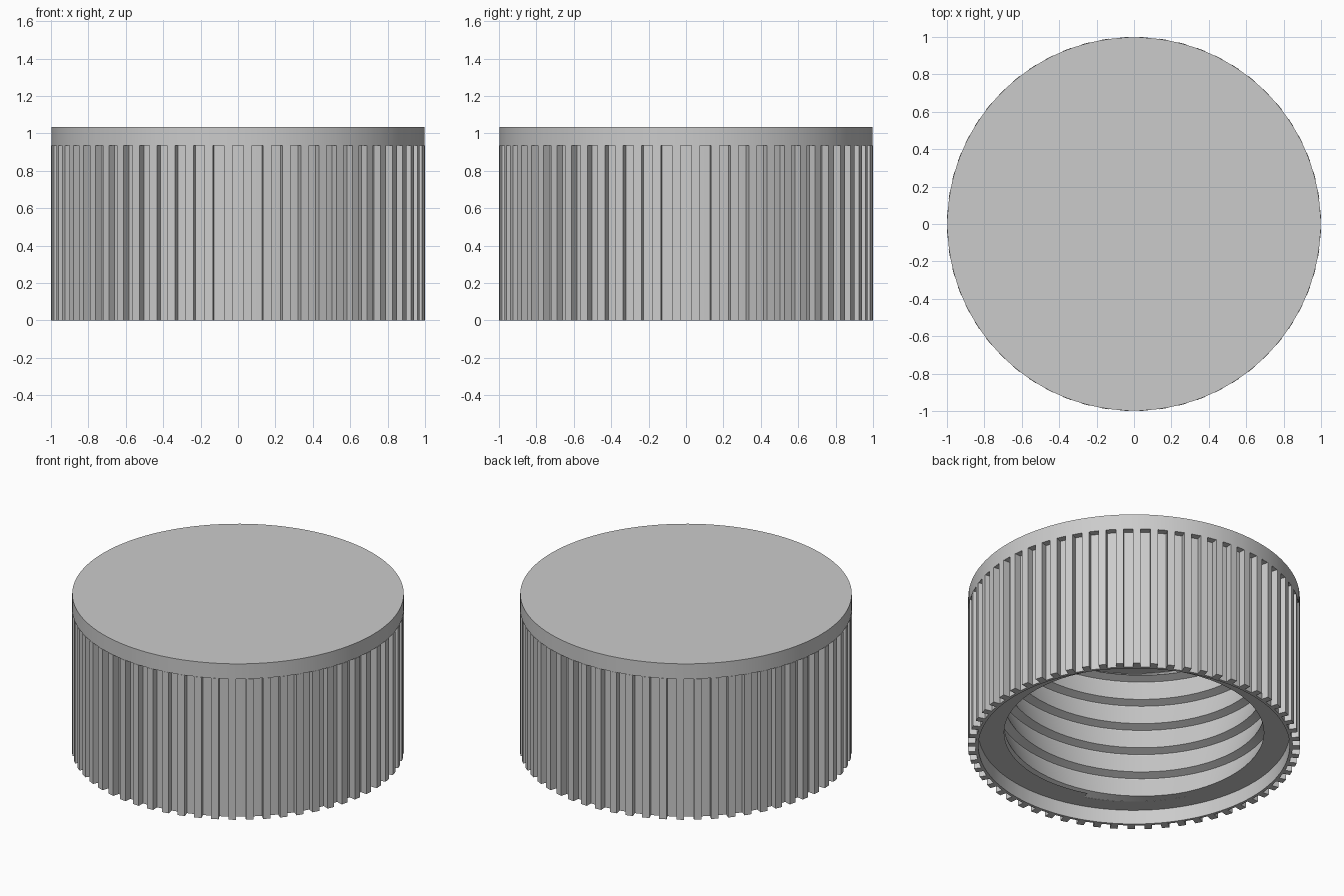
import bpy
import bmesh
from math import cos, sin, radians

cube = bpy.data.objects.get("Cube")
if cube:
    bpy.data.objects.remove(cube, do_unlink=True)

GREY = (0.6, 0.6, 0.6, 1.0)
plastic = bpy.data.materials.new("grey_plastic")
plastic.use_nodes = True
plastic.diffuse_color = GREY
plastic.node_tree.nodes["Principled BSDF"].inputs["Base Color"].default_value = GREY

RIBS = 60
PITCH = 360 / RIBS
HALF_RIB = 1.3                      # degrees
RIM_Z, TOP_Z = 0.935, 1.035         # underside and top of the lid
LID_R, GROOVE_R, SKIRT_R = 0.998, 0.955, 0.937
BORE_R, ROOT_R = 0.782, 0.832       # thread crest and thread root
RECESS_Z, CEILING_Z = 0.095, 0.985
THREAD_PITCH, THREAD_START = 0.168, -109


def polar(r, degrees, z):
    a = radians(degrees)
    return (r * cos(a), r * sin(a), z)


def finish(bm, name):
    bmesh.ops.recalc_face_normals(bm, faces=bm.faces)
    mesh = bpy.data.meshes.new(name)
    bm.to_mesh(mesh)
    bm.free()
    mesh.materials.append(plastic)
    obj = bpy.data.objects.new(name, mesh)
    bpy.context.scene.collection.objects.link(obj)
    bpy.ops.object.select_all(action="DESELECT")
    obj.select_set(True)
    bpy.context.view_layer.objects.active = obj
    bpy.ops.object.shade_smooth_by_angle(angle=radians(25))


def bridge(bm, first, second):
    n = len(first)
    for i in range(n):
        j = (i + 1) % n
        bm.faces.new((first[i], first[j], second[j], second[i]))


# Rib centres sit half a pitch away from the front, which falls on a groove
rib_angles = [(k + 0.5) * PITCH for k in range(RIBS)]
edge_angles = [a + s * HALF_RIB for a in rib_angles for s in (-1, 1)]

# Cap shell: one revolved profile from the inner ceiling round to the top disc
profile = [(ROOT_R, CEILING_Z), (ROOT_R, RECESS_Z), (SKIRT_R, RECESS_Z),
           (SKIRT_R, 0), (GROOVE_R, 0), (GROOVE_R, RIM_Z),
           (LID_R, RIM_Z), (LID_R, TOP_Z)]
bm = bmesh.new()
rings = [[bm.verts.new(polar(r, a, z)) for a in edge_angles] for r, z in profile]
for lower, upper in zip(rings, rings[1:]):
    bridge(bm, lower, upper)
bm.faces.new(rings[0])
bm.faces.new(rings[-1])
finish(bm, "cap_shell")

# Grip ribs: bars reaching up to the lid and standing just proud of it
bm = bmesh.new()
for a in rib_angles:
    corners = [(GROOVE_R - 0.004, a - HALF_RIB), (1, a - HALF_RIB),
               (1, a + HALF_RIB), (GROOVE_R - 0.004, a + HALF_RIB)]
    bottom = [bm.verts.new(polar(r, t, 0)) for r, t in corners]
    top = [bm.verts.new(polar(r, t, RIM_Z)) for r, t in corners]
    bridge(bm, bottom, top)
    bm.faces.new(bottom)
    bm.faces.new(top)
finish(bm, "grip_ribs")

# Screw thread: a saw-tooth section swept along a rising right-handed helix,
# trimmed level with the recess and the ceiling
STEPS = 72
TURNS = (CEILING_Z - RECESS_Z) / THREAD_PITCH + 1
section = [(ROOT_R + 0.003, 0), (BORE_R, 0.02), (ROOT_R + 0.003, THREAD_PITCH)]
bm = bmesh.new()
slices = []
for i in range(int(STEPS * TURNS) + 1):
    turn = i / STEPS
    lift = RECESS_Z + (turn - 1) * THREAD_PITCH
    slices.append([bm.verts.new(polar(r, turn * 360 + THREAD_START,
                                      max(RECESS_Z, min(lift + z, CEILING_Z))))
                   for r, z in section])
for a, b in zip(slices, slices[1:]):
    bridge(bm, a, b)
finish(bm, "screw_thread")
